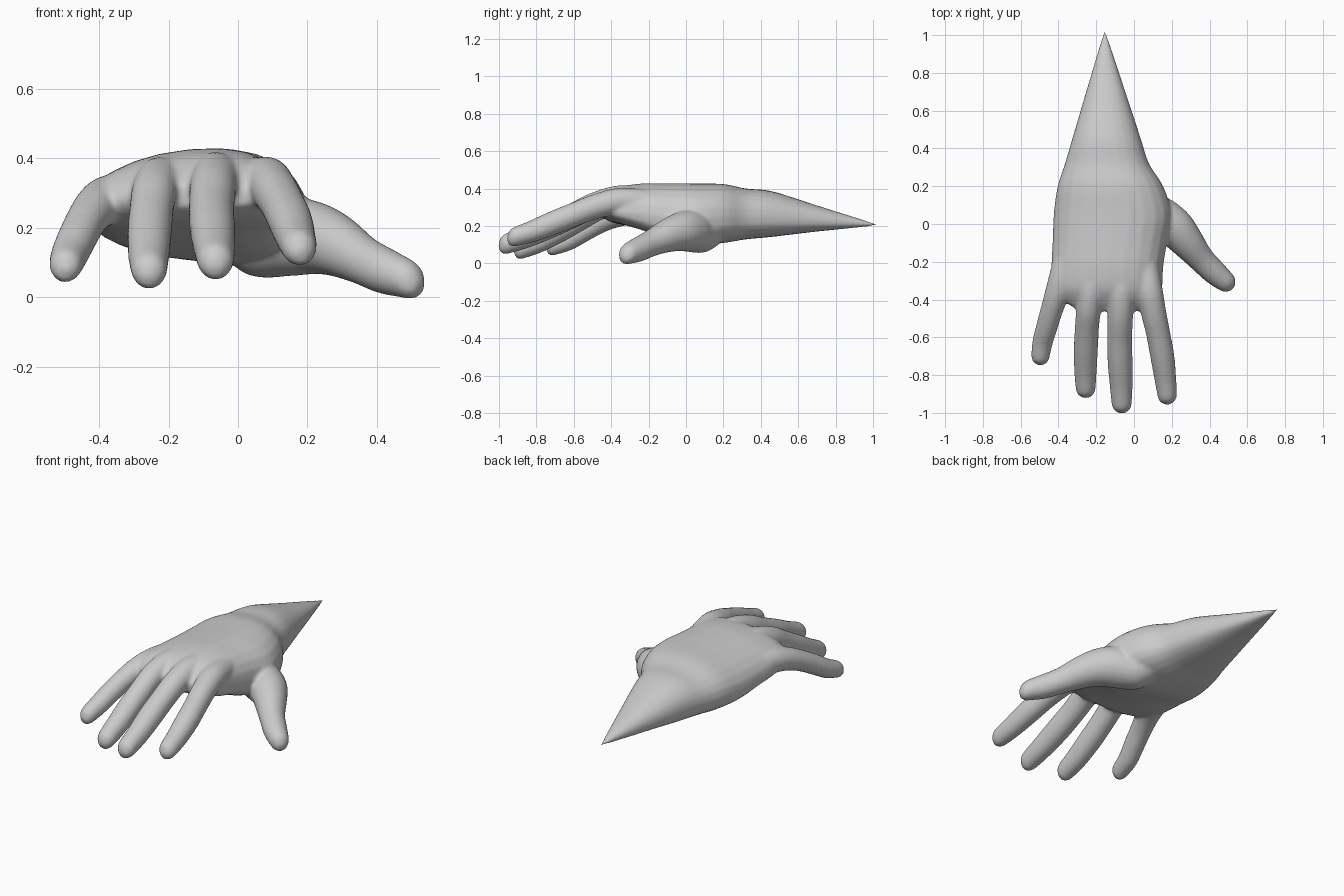
import bpy, bmesh, math
from mathutils import Vector

cube = bpy.data.objects.get("Cube")
if cube:
    bpy.data.objects.remove(cube, do_unlink=True)

skin = bpy.data.materials.new("grey_skin")
skin.use_nodes = True
skin.diffuse_color = (0.6, 0.6, 0.6, 1)
skin.node_tree.nodes["Principled BSDF"].inputs["Base Color"].default_value = (0.6, 0.6, 0.6, 1)

SIDES = 24
STEPS = 4
bm = bmesh.new()


def power(v, p):
    return math.copysign(abs(v) ** p, v)


def spline(a, b, c, d, t):
    """Smooth curve from b to c."""
    return 0.5 * (2 * b + (c - a) * t + (2 * a - 5 * b + 4 * c - d) * t ** 2
                  + (3 * b - a - 3 * c + d) * t ** 3)


def loft(rings):
    """Skin a list of point rings along smooth curves and close both ends."""
    ext = [rings[0]] + rings + [rings[-1]]
    dense = [[spline(*(ext[i + k][n] for k in range(4)), s / STEPS) for n in range(SIDES)]
             for i in range(len(rings) - 1) for s in range(STEPS)] + [rings[-1]]
    loops = [[bm.verts.new(p) for p in ring] for ring in dense]
    for a, b in zip(loops, loops[1:]):
        for i in range(SIDES):
            j = (i + 1) % SIDES
            bm.faces.new((a[i], a[j], b[j], b[i]))
    bm.faces.new(loops[0][::-1])
    bm.faces.new(loops[-1])


def palm_ring(y, xl, xr, edge, top, tilt, bot_l, bot_r, hollow):
    """Arched cross-section of the hand, with a hollow in the underside."""
    ring = []
    for i in range(SIDES):
        a = 2 * math.pi * i / SIDES
        u, s = power(math.cos(a), 0.9), math.sin(a)
        if s > 0:
            z = edge + s ** 0.95 * (top + tilt * u - edge)
        else:
            bottom = bot_l + (bot_r - bot_l) * (u + 1) / 2 + hollow * (1 - u * u)
            z = edge - abs(s) ** 0.75 * (edge - bottom)
        ring.append(Vector(((xl + xr) / 2 + u * (xr - xl) / 2, y, z)))
    return ring


def digit(path):
    """Tapered tube through (x, y, z, radius) points with a blunt rounded tip."""
    pts = [Vector(p[:3]) for p in path]
    rings = []
    for i, p in enumerate(pts):
        t = (pts[min(i + 1, len(pts) - 1)] - pts[max(i - 1, 0)]).normalized()
        side = t.cross(Vector((0, 0, 1))).normalized()
        up = side.cross(t)

        def ring(centre, r):
            return [centre + r * (math.cos(2 * math.pi * k / SIDES) * side
                                  + math.sin(2 * math.pi * k / SIDES) * up)
                    for k in range(SIDES)]
        rings.append(ring(p, path[i][3]))
    r = path[-1][3]
    rings.append(ring(pts[-1] + t * r * 0.55 - up * r * 0.12, r * 0.8))
    rings.append(ring(pts[-1] + t * r * 0.95 - up * r * 0.25, r * 0.4))
    loft(rings)


# Palm, wrist and pointed forearm
loft([palm_ring(*s) for s in (
    (1.03, -0.157, -0.153, 0.205, 0.207, 0, 0.203, 0.203, 0),
    (0.70, -0.254, -0.045, 0.231, 0.310, 0, 0.170, 0.170, 0),
    (0.46, -0.325, 0.034, 0.25, 0.386, 0, 0.143, 0.140, 0),
    (0.32, -0.366, 0.08, 0.25, 0.400, 0.01, 0.135, 0.122, 0),
    (0.20, -0.405, 0.155, 0.25, 0.424, 0.015, 0.125, 0.095, 0),
    (0.05, -0.426, 0.20, 0.24, 0.426, 0.02, 0.13, 0.06, 0.01),
    (-0.10, -0.432, 0.175, 0.25, 0.426, 0.025, 0.15, 0.075, 0.03),
    (-0.23, -0.438, 0.155, 0.265, 0.424, 0.03, 0.16, 0.14, 0.03),
    (-0.34, -0.425, 0.150, 0.275, 0.408, 0.025, 0.185, 0.19, 0.02),
    (-0.41, -0.370, 0.125, 0.28, 0.370, 0.02, 0.22, 0.23, 0),
    (-0.46, -0.290, 0.085, 0.285, 0.325, 0, 0.26, 0.26, 0),
)])

# Index, middle, ring and little fingers
digit(((0.055, -0.20, 0.325, 0.07), (0.082, -0.35, 0.335, 0.07), (0.104, -0.47, 0.308, 0.067),
       (0.128, -0.58, 0.268, 0.064), (0.150, -0.70, 0.22, 0.064),
       (0.166, -0.82, 0.172, 0.058), (0.176, -0.91, 0.143, 0.051)))
digit(((-0.06, -0.20, 0.34, 0.07), (-0.065, -0.35, 0.348, 0.07), (-0.072, -0.48, 0.315, 0.068),
       (-0.076, -0.60, 0.258, 0.066), (-0.074, -0.73, 0.198, 0.066),
       (-0.068, -0.86, 0.14, 0.060), (-0.065, -0.955, 0.105, 0.053)))
digit(((-0.20, -0.18, 0.325, 0.07), (-0.223, -0.33, 0.335, 0.069), (-0.24, -0.45, 0.305, 0.066),
       (-0.25, -0.56, 0.243, 0.064), (-0.255, -0.67, 0.18, 0.064),
       (-0.257, -0.79, 0.115, 0.059), (-0.256, -0.875, 0.078, 0.052)))
digit(((-0.33, -0.13, 0.28, 0.075), (-0.375, -0.27, 0.278, 0.072), (-0.408, -0.37, 0.258, 0.065),
       (-0.437, -0.46, 0.22, 0.059), (-0.463, -0.55, 0.17, 0.057),
       (-0.485, -0.63, 0.122, 0.054), (-0.496, -0.705, 0.092, 0.048)))

# Thumb with its fleshy heel
digit(((-0.02, 0.20, 0.21, 0.07), (0.055, 0.09, 0.168, 0.108), (0.155, 0.02, 0.175, 0.114),
       (0.225, -0.03, 0.168, 0.104), (0.285, -0.10, 0.147, 0.089), (0.355, -0.185, 0.108, 0.071),
       (0.425, -0.255, 0.074, 0.066), (0.487, -0.308, 0.051, 0.055)))

bmesh.ops.recalc_face_normals(bm, faces=bm.faces)
mesh = bpy.data.meshes.new("hand")
bm.to_mesh(mesh)
bm.free()
mesh.materials.append(skin)
hand = bpy.data.objects.new("hand", mesh)
bpy.context.collection.objects.link(hand)

# Fuse the parts into one skin with soft webs between the fingers
remesh = hand.modifiers.new("fuse", 'REMESH')
remesh.mode = 'VOXEL'
remesh.voxel_size = 0.009
remesh.use_smooth_shade = True
soften = hand.modifiers.new("soften", 'SMOOTH')
soften.factor = 0.5
soften.iterations = 12
